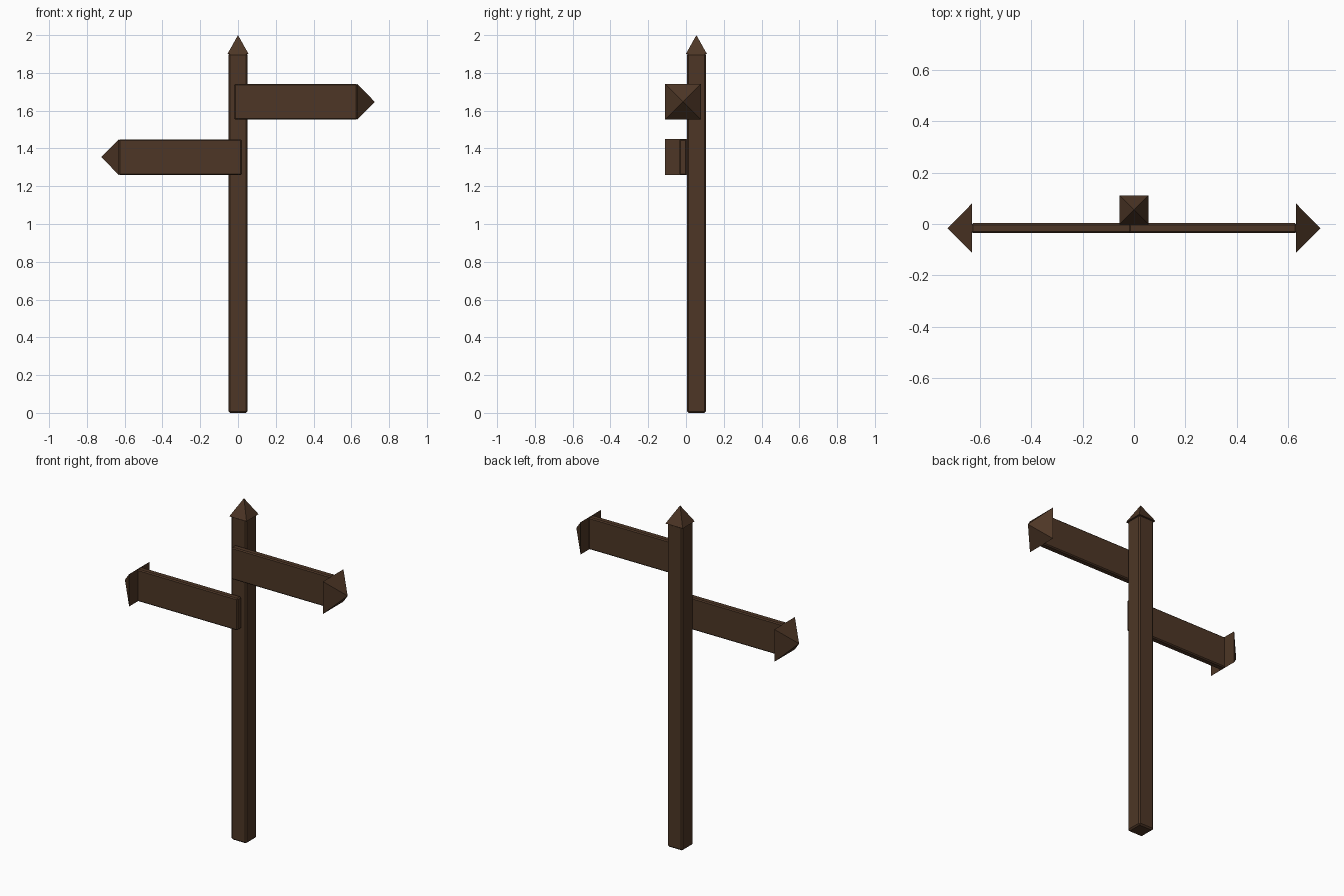
import bpy, bmesh, math
from mathutils import Matrix

cube = bpy.data.objects.get("Cube")
if cube:
    bpy.data.objects.remove(cube, do_unlink=True)

# Single dark wood colour
wood = bpy.data.materials.new("dark_wood")
wood.use_nodes = True
wood.diffuse_color = (0.075, 0.037, 0.019, 1)
bsdf = wood.node_tree.nodes["Principled BSDF"]
bsdf.inputs["Base Color"].default_value = wood.diffuse_color
bsdf.inputs["Roughness"].default_value = 0.9


def add_object(name, bm):
    mesh = bpy.data.meshes.new(name)
    bm.to_mesh(mesh)
    bm.free()
    mesh.materials.append(wood)
    obj = bpy.data.objects.new(name, mesh)
    bpy.context.collection.objects.link(obj)
    return obj


def beam(name, center, size, bevel):
    """Box with narrow chamfered edges."""
    bm = bmesh.new()
    bmesh.ops.create_cube(bm, size=1, matrix=Matrix.Translation(center) @ Matrix.Diagonal((*size, 1)))
    obj = add_object(name, bm)
    mod = obj.modifiers.new("chamfer", "BEVEL")
    mod.width = bevel
    mod.segments = 1
    return obj


def pyramid(name, base, half, height, turn=0):
    """Square pyramid, tilted about y by turn, with its base centre at base."""
    bm = bmesh.new()
    place = (Matrix.Translation(base) @ Matrix.Rotation(turn, 4, "Y")
             @ Matrix.Translation((0, 0, height / 2)) @ Matrix.Rotation(math.pi / 4, 4, "Z"))
    bmesh.ops.create_cone(bm, cap_ends=True, segments=4, radius1=half * math.sqrt(2),
                          radius2=0, depth=height, matrix=place)
    return add_object(name, bm)


# Upright post and its pointed cap
POST_Y = 0.055
beam("post", (0, POST_Y, 0.952), (0.1, 0.1, 1.904), 0.008)
pyramid("post_cap", (0, POST_Y, 1.9), 0.056, 0.1)

# Two arrow signs pointing opposite ways
SIGN_Y = -0.016
for label, side, z in (("upper", 1, 1.647), ("lower", -1, 1.354)):
    beam(label + "_sign_board", (side * 0.306, SIGN_Y, z), (0.652, 0.038, 0.188), 0.006)
    pyramid(label + "_sign_arrowhead", (side * 0.63, SIGN_Y, z), 0.095, 0.094, side * math.pi / 2)
